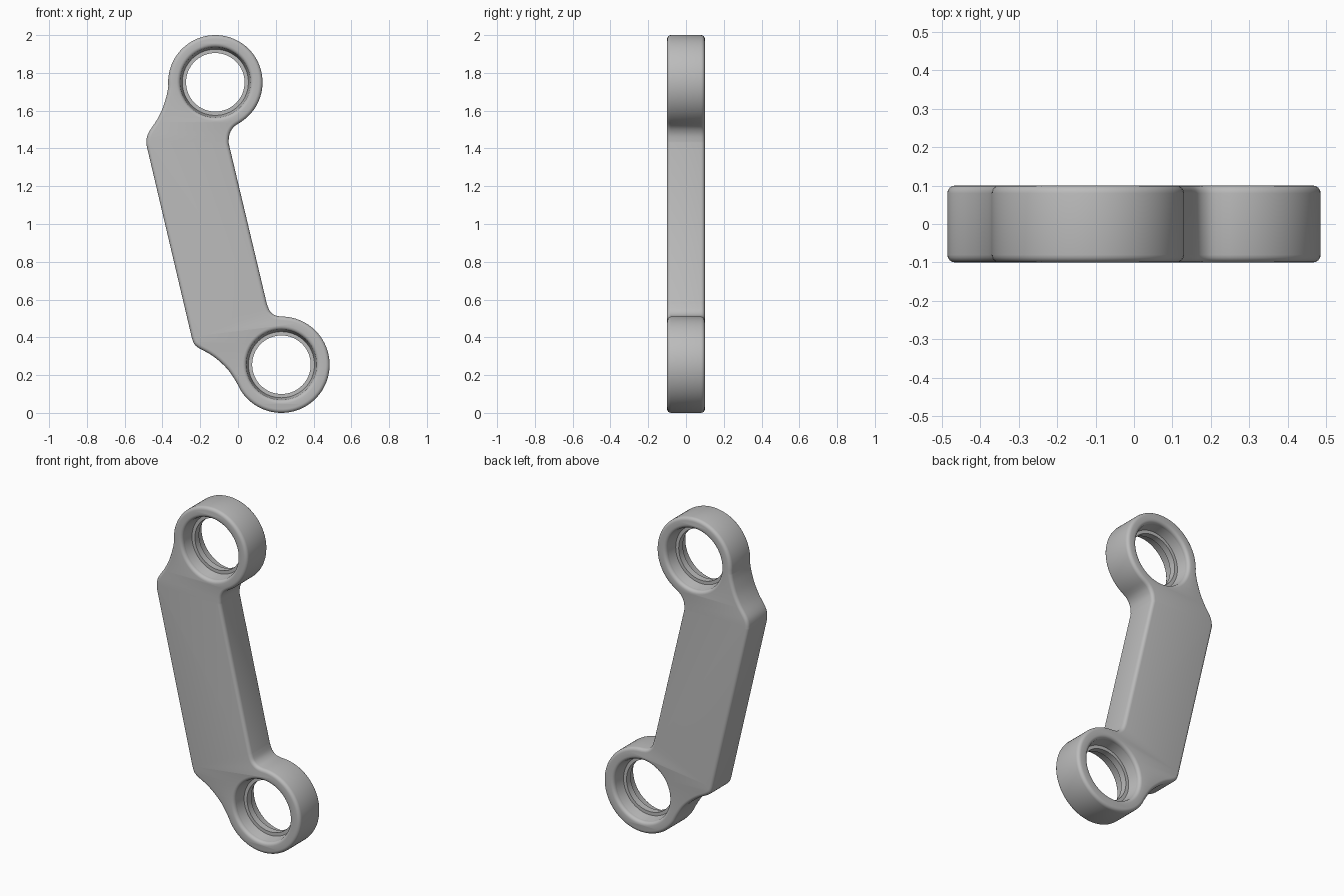
import bpy, bmesh, math
from mathutils import Vector

if "Cube" in bpy.data.objects:
    bpy.data.objects.remove(bpy.data.objects["Cube"])

grey = bpy.data.materials.new("plain_grey")
grey.diffuse_color = (0.5, 0.5, 0.5, 1)
grey.use_nodes = True
grey.node_tree.nodes["Principled BSDF"].inputs["Base Color"].default_value = grey.diffuse_color

TOP, BOTTOM = (-0.12, 1.75), (0.23, 0.255)   # eye centres (x, z)


def arc(centre, radius, start, end, steps):
    angles = [math.radians(start + (end - start) * i / steps) for i in range(steps + 1)]
    return [(centre[0] + radius * math.cos(a), centre[1] + radius * math.sin(a)) for a in angles]


def smooth(points, steps=4):
    # Catmull-Rom through a few points
    p = [Vector(q) for q in [points[0]] + points + [points[-1]]]
    out = []
    for i in range(1, len(p) - 2):
        a, b, c, d = p[i - 1:i + 3]
        for s in range(steps):
            t = s / steps
            out.append(tuple(0.5 * (2 * b + (c - a) * t + (2 * a - 5 * b + 4 * c - d) * t * t
                                    + (3 * b - a - 3 * c + d) * t ** 3)))
    return out + [points[-1]]


def finish(obj, angle):
    obj.data.materials.clear()
    obj.data.materials.append(grey)
    bpy.ops.object.select_all(action='DESELECT')
    obj.select_set(True)
    bpy.context.view_layer.objects.active = obj
    bpy.ops.object.shade_smooth_by_angle(angle=math.radians(angle))


# Link body outline: two eyes joined to a slanted plate with soft blends
low_eye = arc(BOTTOM, 0.255, -148, 90, 56)
top_eye = arc(TOP, 0.25, -57, 185, 56)
right_low = smooth([low_eye[-1], (0.195, 0.517), (0.168, 0.54), (0.152, 0.58)])
right_top = smooth([(-0.05, 1.43), (-0.045, 1.475), (-0.024, 1.512), top_eye[0]])
left_top = smooth([top_eye[-1], (-0.378, 1.68), (-0.40, 1.61), (-0.43, 1.55),
                   (-0.47, 1.49), (-0.483, 1.455), (-0.485, 1.42)])
left_low = smooth([(-0.245, 0.40), (-0.232, 0.365), (-0.205, 0.342), (-0.15, 0.312),
                   (-0.10, 0.275), (-0.05, 0.225), (-0.012, 0.168), low_eye[0]])
outline = (low_eye + right_low[1:] + right_top[:-1] + top_eye
           + left_top[1:] + left_low[:-1])

# Extruded body with rounded edges and two round openings
curve = bpy.data.curves.new("link_body", 'CURVE')
curve.dimensions = '2D'
curve.fill_mode = 'BOTH'
curve.extrude = 0.08
curve.bevel_depth = 0.02
curve.bevel_resolution = 3
curve.offset = -0.02
for loop in (outline, arc(TOP, 0.185, 0, 360, 64)[:-1], arc(BOTTOM, 0.185, 0, 360, 64)[:-1]):
    spline = curve.splines.new('POLY')
    spline.points.add(len(loop) - 1)
    for point, (x, z) in zip(spline.points, loop):
        point.co = (x, z, 0, 1)
    spline.use_cyclic_u = True
body = bpy.data.objects.new("link_body", curve)
body.rotation_euler.x = math.pi / 2
bpy.context.collection.objects.link(body)
bpy.context.view_layer.objects.active = body
body.select_set(True)
bpy.ops.object.convert(target='MESH')
body = bpy.context.view_layer.objects.active
bm = bmesh.new()
bm.from_mesh(body.data)
bmesh.ops.remove_doubles(bm, verts=bm.verts, dist=0.0004)
bmesh.ops.recalc_face_normals(bm, faces=bm.faces)
bm.to_mesh(body.data)
bm.free()
finish(body, 40)

# Tapered bore lining with a thin lip in the middle of each eye
half = [(0.186, 0.08), (0.175, 0.02), (0.155, 0.02)]
profile = half + [(r, -y) for r, y in reversed(half)]
for name, (cx, cz) in (("top_bore_lip", TOP), ("bottom_bore_lip", BOTTOM)):
    bm = bmesh.new()
    n = 64
    rings = [[bm.verts.new((cx + r * math.cos(2 * math.pi * i / n), y,
                            cz + r * math.sin(2 * math.pi * i / n))) for i in range(n)]
             for r, y in profile]
    for a, b in zip(rings, rings[1:] + rings[:1]):
        for i in range(n):
            j = (i + 1) % n
            bm.faces.new((a[i], a[j], b[j], b[i]))
    bmesh.ops.recalc_face_normals(bm, faces=bm.faces)
    mesh = bpy.data.meshes.new(name)
    bm.to_mesh(mesh)
    bm.free()
    lip = bpy.data.objects.new(name, mesh)
    bpy.context.collection.objects.link(lip)
    finish(lip, 35)
